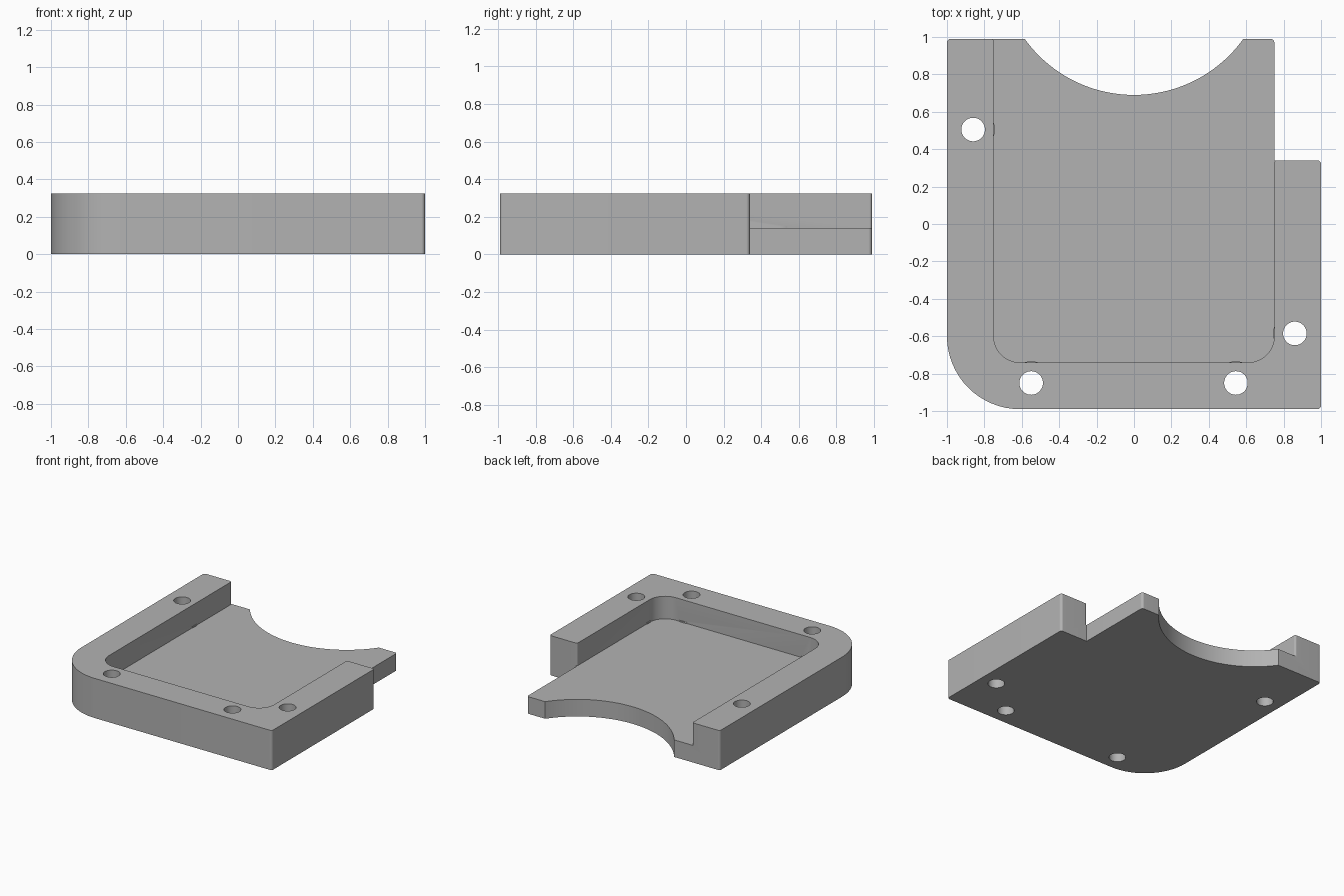
import bpy, bmesh, math
from mathutils import Vector

if "Cube" in bpy.data.objects:
    bpy.data.objects.remove(bpy.data.objects["Cube"], do_unlink=True)

HEIGHT, FLOOR = 0.325, 0.14
HOLES = [(-0.86, 0.505), (-0.55, -0.85), (0.545, -0.85), (0.86, -0.585)]

grey = bpy.data.materials.new("plain grey")
grey.use_nodes = True
grey.diffuse_color = (0.45, 0.45, 0.45, 1)
grey.node_tree.nodes["Principled BSDF"].inputs["Base Color"].default_value = grey.diffuse_color


def rounded(corners, steps=16):
    """Round every (x, y, radius) corner of an outline."""
    pts = []
    for i, (x, y, r) in enumerate(corners):
        p = Vector((x, y))
        if r == 0:
            pts.append(p)
            continue
        a = (Vector(corners[i - 1][:2]) - p).normalized()
        b = (Vector(corners[(i + 1) % len(corners)][:2]) - p).normalized()
        # right-angled corners: quarter arc about the inner centre
        centre = p + (a + b) * r
        for k in range(steps + 1):
            t = k / steps * math.pi / 2
            pts.append(centre - b * r * math.cos(t) - a * r * math.sin(t))
    return pts


def circle(x, y, r, n=48):
    return [Vector((x + r * math.cos(k * math.tau / n), y + r * math.sin(k * math.tau / n)))
            for k in range(n)]


def prism(name, pts, z0, z1):
    bm = bmesh.new()
    face = bm.faces.new([bm.verts.new((p.x, p.y, z0)) for p in pts])
    ext = bmesh.ops.extrude_face_region(bm, geom=[face])["geom"]
    bmesh.ops.translate(bm, vec=(0, 0, z1 - z0),
                        verts=[g for g in ext if isinstance(g, bmesh.types.BMVert)])
    bmesh.ops.recalc_face_normals(bm, faces=bm.faces[:])
    mesh = bpy.data.meshes.new(name)
    bm.to_mesh(mesh)
    bm.free()
    mesh.materials.append(grey)
    obj = bpy.data.objects.new(name, mesh)
    bpy.context.collection.objects.link(obj)
    return obj


def combine(target, tool, operation):
    bpy.context.view_layer.objects.active = target
    mod = target.modifiers.new(operation, "BOOLEAN")
    mod.operation, mod.solver, mod.object = operation, "EXACT", tool
    bpy.ops.object.modifier_apply(modifier=mod.name)
    bpy.data.objects.remove(tool, do_unlink=True)


# Solid block with one large rounded corner and a back notch
tray = prism("tray", rounded([
    (-1, -0.99, 0.39), (1, -0.99, 0.02), (1, 0.34, 0.02),
    (0.75, 0.34, 0), (0.75, 0.99, 0.02), (-1, 0.99, 0.02)]), 0, HEIGHT)

# Open-backed pocket down to the floor
pocket = prism("pocket_cutter", rounded([
    (-0.75, -0.74, 0.14), (0.75, -0.74, 0.14), (0.75, 0.34, 0.015), (0.8, 0.34, 0),
    (0.8, 1.2, 0), (-0.8, 1.2, 0), (-0.8, 0.99, 0), (-0.75, 0.99, 0.015)]), FLOOR, 0.5)
combine(tray, pocket, "DIFFERENCE")

# Round bite in the back of the floor
combine(tray, prism("bite_cutter", circle(0, 1.41, 0.72, 128), -0.1, 0.5), "DIFFERENCE")

# Low bosses that just show past the walls, with screw holes through them
for x, y in HOLES:
    combine(tray, prism("boss", circle(x, y, 0.116), 0.05, 0.15), "UNION")
for x, y in HOLES:
    combine(tray, prism("hole_cutter", circle(x, y, 0.063), -0.1, 0.5), "DIFFERENCE")

bpy.ops.object.select_all(action="DESELECT")
tray.select_set(True)
bpy.context.view_layer.objects.active = tray
bpy.ops.object.shade_smooth_by_angle(angle=math.radians(30))
